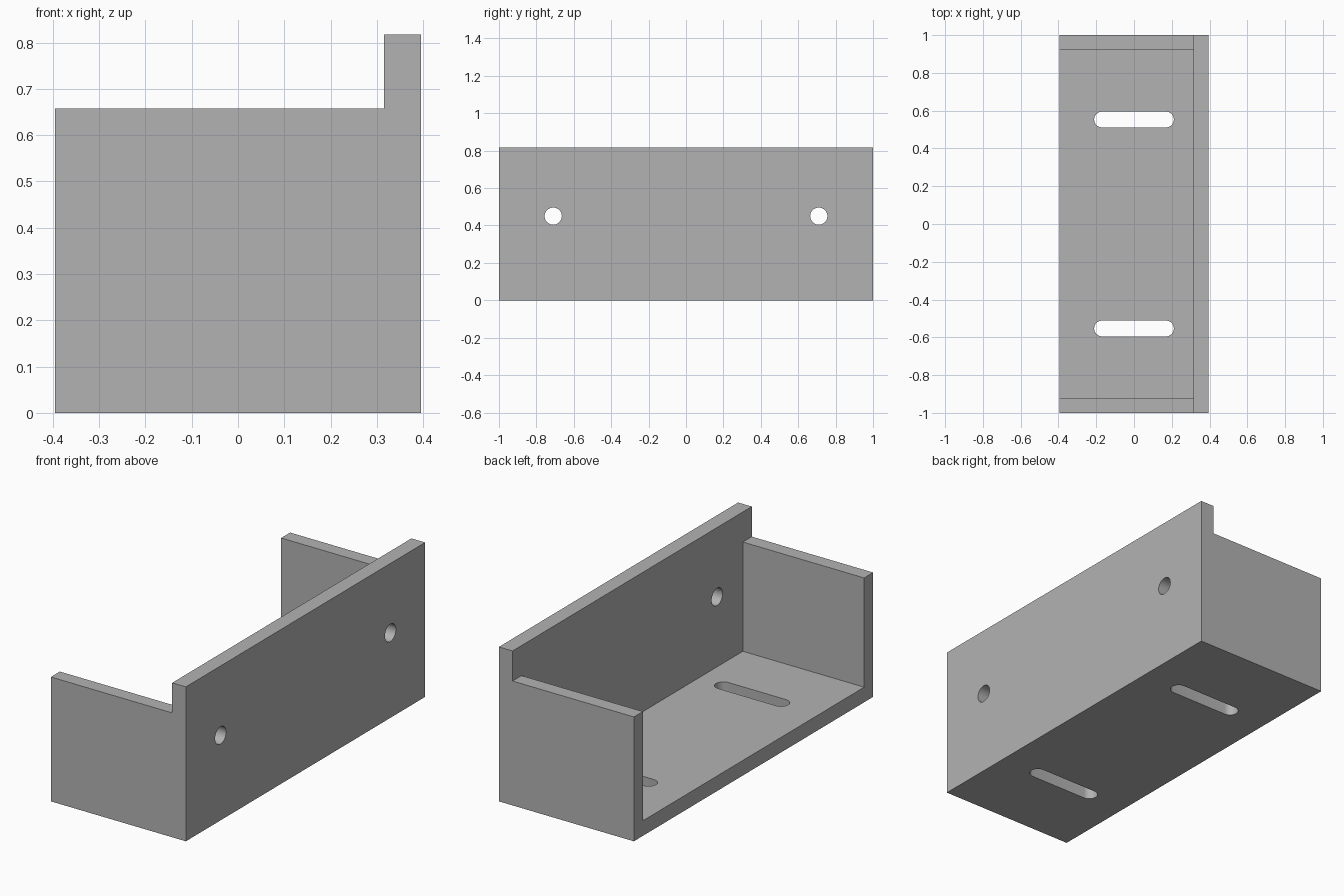
import bpy, bmesh, math
from mathutils import Vector

if "Cube" in bpy.data.objects:
    bpy.data.objects.remove(bpy.data.objects["Cube"], do_unlink=True)

HALF_X, HALF_Y = 0.395, 1.0
WALL_TOP, CHEEK_TOP = 0.817, 0.658
FLOOR = 0.08
WALL_FACE = 0.315          # inner face of the tall wall
CHEEK_FACE = 0.925         # inner face of the end cheeks

grey = bpy.data.materials.new("plain_grey")
grey.use_nodes = True
colour = (0.45, 0.45, 0.45, 1)
grey.diffuse_color = colour
grey.node_tree.nodes["Principled BSDF"].inputs["Base Color"].default_value = colour


def prism(name, outline, depth):
    """Extrude a closed 3D outline along the depth vector."""
    bm = bmesh.new()
    face = bm.faces.new([bm.verts.new(p) for p in outline])
    top = bmesh.ops.extrude_face_region(bm, geom=[face], use_keep_orig=True)["geom"]
    bmesh.ops.translate(bm, vec=Vector(depth),
                        verts=[v for v in top if isinstance(v, bmesh.types.BMVert)])
    bmesh.ops.recalc_face_normals(bm, faces=bm.faces)
    mesh = bpy.data.meshes.new(name)
    bm.to_mesh(mesh)
    bm.free()
    mesh.materials.append(grey)
    obj = bpy.data.objects.new(name, mesh)
    bpy.context.collection.objects.link(obj)
    return obj


def stadium(half_length, radius, steps=16):
    """Outline of a round-ended slot, or a circle when half_length is zero."""
    pts = []
    for side, start in ((1, -math.pi / 2), (-1, math.pi / 2)):
        for i in range(steps + (1 if half_length else 0)):
            a = start + math.pi * i / steps
            pts.append((side * half_length + radius * math.cos(a), radius * math.sin(a)))
    return pts


# Stepped body running the whole length
profile = [(-HALF_X, 0), (HALF_X, 0), (HALF_X, WALL_TOP), (WALL_FACE, WALL_TOP),
           (WALL_FACE, CHEEK_TOP), (-HALF_X, CHEEK_TOP)]
body = prism("bracket", [(x, -HALF_Y, z) for x, z in profile], (0, 2 * HALF_Y, 0))

# Open cavity between the cheeks
cavity = [(-1, FLOOR), (WALL_FACE, FLOOR), (WALL_FACE, 1), (-1, 1)]
cutters = [prism("cavity_cutter", [(x, -CHEEK_FACE, z) for x, z in cavity],
                 (0, 2 * CHEEK_FACE, 0))]

# Floor slots and wall holes, mirrored front to back
for side in (-1, 1):
    slot = [(x, y + side * 0.553, -0.1) for x, y in stadium(0.169, 0.042)]
    cutters.append(prism("slot_cutter", slot, (0, 0, 0.3)))
    hole = [(0.25, y + side * 0.71, z + 0.45) for y, z in stadium(0, 0.046)]
    cutters.append(prism("hole_cutter", hole, (0.3, 0, 0)))

bpy.ops.object.select_all(action='DESELECT')
bpy.context.view_layer.objects.active = body
body.select_set(True)
for cutter in cutters:
    cutter.hide_render = True
    mod = body.modifiers.new("cut", 'BOOLEAN')
    mod.operation, mod.solver, mod.object = 'DIFFERENCE', 'EXACT', cutter
    bpy.ops.object.modifier_apply(modifier=mod.name)
    bpy.data.objects.remove(cutter, do_unlink=True)

bpy.ops.object.shade_smooth_by_angle(angle=math.radians(30))
